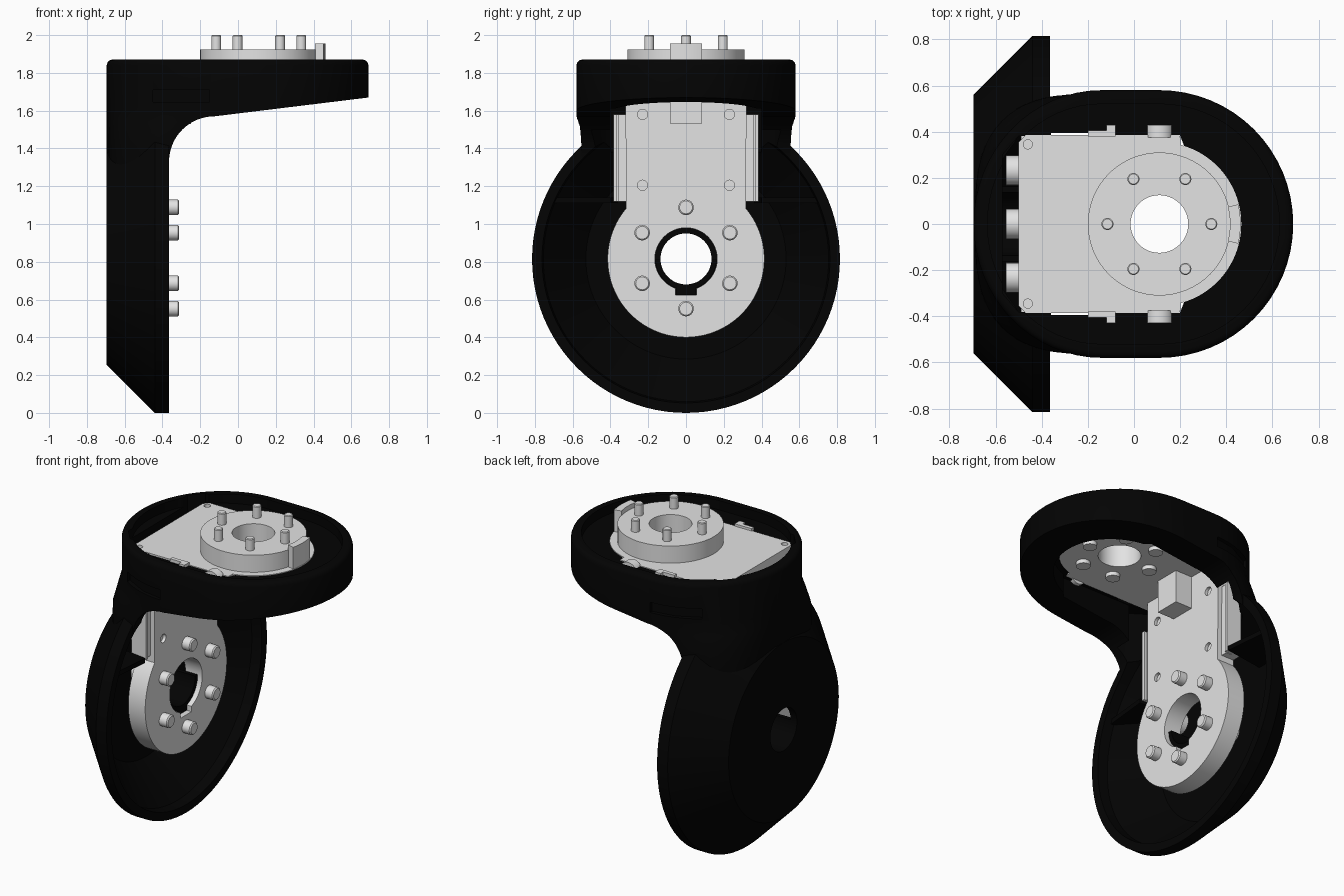
import bpy, bmesh
from math import sin, cos, radians, pi

if "Cube" in bpy.data.objects:
    bpy.data.objects.remove(bpy.data.objects["Cube"])


def material(name, value):
    m = bpy.data.materials.new(name)
    m.use_nodes = True
    colour = (value, value, value, 1)
    m.diffuse_color = colour
    m.node_tree.nodes["Principled BSDF"].inputs["Base Color"].default_value = colour
    return m


BLACK = material("black plastic", 0.001)
METAL = material("light grey metal", 0.77)
AXES = {"x": lambda u, v, w: (w, u, v),
        "y": lambda u, v, w: (u, w, v),
        "z": lambda u, v, w: (u, v, w)}


def finish(name, bm, mat):
    bmesh.ops.recalc_face_normals(bm, faces=bm.faces)
    mesh = bpy.data.meshes.new(name)
    bm.to_mesh(mesh)
    bm.free()
    mesh.materials.append(mat)
    ob = bpy.data.objects.new(name, mesh)
    bpy.context.collection.objects.link(ob)
    return ob


def loft(name, sections, axis, mat=METAL):
    """Skin a stack of (position, outline) sections along an axis."""
    bm = bmesh.new()
    rings = [[bm.verts.new(AXES[axis](u, v, w)) for u, v in pts] for w, pts in sections]
    bm.faces.new(rings[0])
    bm.faces.new(rings[-1])
    for low, high in zip(rings, rings[1:]):
        for i in range(len(low)):
            j = (i + 1) % len(low)
            bm.faces.new((low[i], low[j], high[j], high[i]))
    return finish(name, bm, mat)


def prism(name, pts, axis, lo, hi, mat=METAL):
    return loft(name, [(lo, pts), (hi, pts)], axis, mat)


def arc(u, v, r, start, end, n=32, ru=None):
    angles = [radians(start + (end - start) * i / n) for i in range(n + 1)]
    return [(u + (ru or r) * cos(a), v + r * sin(a)) for a in angles]


def circle(u, v, r, n=32):
    return arc(u, v, r, 0, 360, n)[:-1]


def cylinder(name, u, v, r, axis, lo, hi, mat=METAL, n=32):
    return prism(name, circle(u, v, r, n), axis, lo, hi, mat)


def pin(name, u, v, r, axis, lo, hi):
    """Cylinder with a chamfered tip."""
    c = r / 6
    return loft(name, [(lo, circle(u, v, r, 24)), (hi - c, circle(u, v, r, 24)),
                       (hi, circle(u, v, r - c, 24))], axis)


def box(name, x, y, z, mat=METAL):
    return prism(name, [(x[0], y[0]), (x[1], y[0]), (x[1], y[1]), (x[0], y[1])],
                 "z", z[0], z[1], mat)


def lathe(name, profile, height, mat):
    """Turn an (x, radius) profile about a horizontal x axis."""
    bm = bmesh.new()
    vs = [bm.verts.new((x, 0, height + r)) for x, r in profile]
    es = [bm.edges.new(pair) for pair in zip(vs, vs[1:])]
    bmesh.ops.spin(bm, geom=vs + es, cent=(0, 0, height), axis=(1, 0, 0),
                   angle=2 * pi, steps=96)
    bmesh.ops.remove_doubles(bm, verts=bm.verts, dist=0.0001)
    return finish(name, bm, mat)


def combine(ob, operation, *others):
    bpy.context.view_layer.objects.active = ob
    for other in others:
        mod = ob.modifiers.new("combine", 'BOOLEAN')
        mod.operation, mod.solver, mod.object = operation, 'EXACT', other
        bpy.ops.object.modifier_apply(modifier=mod.name)
        bpy.data.objects.remove(other)
    return ob


HUB = 0.815      # height of the lower hub
TURN = 0.11      # x of the upper turntable


def oval(inset=0):
    r = 0.58 - inset
    return arc(TURN, 0, r, -90, 90) + arc(-0.14, 0, r, 90, 270, ru=0.555 - inset)


def neck_section(power, half):
    """Squarish half oval that widens the neck towards the disc."""
    pts = []
    for c, s in arc(0, 0, 1, 90, 270):
        pts.append((-0.14 - 0.55 * abs(c) ** (2 / power),
                    half * abs(s) ** (2 / power) * (1 if s > 0 else -1)))
    return pts


def opening(r, half):
    side = [(0.2, half), (-0.5, half), (-0.57, 0.3)]
    return arc(TURN, 0, r, -72, 72) + side + [(x, -y) for x, y in reversed(side)]


# Black shell: oval top with rounded rim, flared neck and chamfered disc
shell = loft("shell", [(HUB, oval()), (1.842, oval()), (1.857, oval(0.005)),
                       (1.866, oval(0.014)), (1.87, oval(0.028))], "z", BLACK)
combine(shell, 'UNION',
        loft("neck", [(1.25, neck_section(3, 0.567)), (1.45, neck_section(2.9, 0.566)),
                      (1.54, neck_section(2.4, 0.57)),
                      (1.63, neck_section(2, 0.575))], "z", BLACK))
side = [(-0.8, 0.7), (-0.8, 1.95), (0.8, 1.95), (0.8, 1.683)]
side += arc(-0.125, 1.33, 0.24, 90, 180, 16) + [(-0.365, 0.7)]
combine(shell, 'INTERSECT', prism("side_cutter", side, "y", -0.7, 0.7, BLACK))
combine(shell, 'UNION', lathe("disc", [(-0.695, 0), (-0.695, 0.56), (-0.44, 0.815),
                                       (-0.365, 0.815), (-0.365, 0)], HUB, BLACK))
# Hollow dish, hollow neck, top recess, bracket opening and hub hole
combine(shell, 'DIFFERENCE',
        lathe("dish_cutter", [(-0.65, 0), (-0.65, 0.53), (-0.43, 0.755),
                              (-0.3, 0.77), (-0.3, 0)], HUB, BLACK),
        prism("neck_cutter", arc(-0.14, 0, 0.53, 108, 252, ru=0.505), "z",
              HUB + 0.01, 1.74, BLACK),
        prism("underside_cutter", opening(0.385, 0.4), "z", 1.38, 1.735, BLACK),
        prism("recess_cutter", oval(0.06), "z", 1.81, 1.95, BLACK),
        prism("deck_cutter", opening(0.352, 0.382), "z", 1.7, 1.9, BLACK),
        cylinder("hub_cutter", 0, HUB, 0.135, "x", -0.9, -0.5, BLACK, 48))
# Deck windows and shallow grip slots on both sides
for s in (-1, 1):
    combine(shell, 'DIFFERENCE',
            box("window_cutter", (-0.36, -0.2), sorted((s * 0.37, s * 0.395)), (1.7, 1.9), BLACK),
            prism("slot_cutter", [(-0.45, s * 0.455), (-0.3, s * 0.535), (-0.15, s * 0.56),
                                  (-0.15, s * 0.7), (-0.45, s * 0.7)], "z", 1.645, 1.71, BLACK))

# Stiffening ribs inside the dish
for s in (-1, 1):
    prism("dish_rib", [(-0.66, s * 0.36), (-0.38, s * 0.4), (-0.41, s * 0.7),
                       (-0.47, s * 0.68), (-0.66, s * 0.46)], "z", 1.11, 1.14, BLACK)

# Half collar and key standing in the hub hole
prism("hub_collar", arc(0, HUB, 0.162, 180, 360) + arc(0, HUB, 0.136, 360, 180),
      "x", -0.67, -0.4, BLACK)
box("hub_key", (-0.67, -0.4), (-0.052, 0.052), (0.628, 0.676), BLACK)

# Vertical bracket plate with keyed hole and blind holes
outline = arc(0, HUB, 0.415, 140, 400, 64) + [(0.32, 1.81), (-0.32, 1.81)]
plate = prism("vertical_plate", outline, "x", -0.49, -0.37)
combine(plate, 'DIFFERENCE',
        cylinder("hole_cutter", 0, HUB, 0.165, "x", -0.6, -0.3, n=48),
        box("key_cutter", (-0.6, -0.3), (-0.055, 0.055), (0.625, 0.75)))
for y in (-0.23, 0.23):
    for z in (1.205, 1.58):
        combine(plate, 'DIFFERENCE', cylinder("blind_cutter", y, z, 0.027, "x", -0.39, -0.3, n=20))

# Horizontal bracket plate with turntable hole
outline = arc(TURN, 0, 0.355, -75, 75, 40)
outline += [(0.2, 0.385), (-0.47, 0.385), (-0.5, 0.355),
            (-0.5, -0.355), (-0.47, -0.385), (0.2, -0.385)]
top_plate = prism("top_plate", outline, "z", 1.74, 1.815)
combine(top_plate, 'DIFFERENCE', cylinder("hole_cutter", TURN, 0, 0.125, "z", 1.6, 2, n=48))
for s in (-1, 1):
    combine(top_plate, 'DIFFERENCE',
            cylinder("corner_cutter", -0.46, s * 0.345, 0.02, "z", 1.79, 1.9, n=16))

# Side flanges, side bolts and clips
for s in (-1, 1):
    def span(a, b):
        return sorted((s * a, s * b))
    box("side_flange", (-0.49, -0.4), span(0.315, 0.36), (1.12, 1.58))
    box("flange_lip", (-0.49, -0.385), span(0.365, 0.385), (1.12, 1.58))
    box("flange_web", (-0.49, -0.44), span(0.35, 0.37), (1.12, 1.58))
    cylinder("side_bolt", TURN, 1.78, 0.06, "y", *span(0.375, 0.43))
    box("side_clip", (-0.2, -0.08), span(0.38, 0.405), (1.76, 1.83))
    box("clip_end", (-0.12, -0.08), span(0.38, 0.43), (1.76, 1.83))

# Block in the bracket corner
box("corner_block", (-0.38, -0.25), (-0.082, 0.082), (1.53, 1.75))

# Turntable ring and its curved stop tab
ring = cylinder("turntable_ring", TURN, 0, 0.31, "z", 1.8, 1.925, n=64)
combine(ring, 'DIFFERENCE', cylinder("hole_cutter", TURN, 0, 0.125, "z", 1.6, 2.1, n=48))
prism("stop_tab", arc(TURN, 0, 0.352, -14, 14, 12) + arc(TURN, 0, 0.306, 14, -14, 12),
      "z", 1.8, 1.955)

# Six screws on the turntable and six on the hub
for i in range(6):
    a = radians(60 * i)
    x, y = TURN + 0.225 * cos(a), 0.225 * sin(a)
    pin("turntable_pin", x, y, 0.026, "z", 1.9, 2.0)
    cylinder("turntable_screw_head", x, y, 0.042, "z", 1.715, 1.75, n=24)
    y, z = 0.268 * sin(a), HUB + 0.005 + 0.268 * cos(a)
    pin("hub_pin", y, z, 0.041, "x", -0.4, -0.312)
    cylinder("hub_screw_head", y, z, 0.065, "x", -0.555, -0.48, n=24)

# Smooth the curved surfaces and keep the edges crisp
bpy.ops.object.select_all(action='DESELECT')
for ob in bpy.context.collection.objects:
    if ob.type == 'MESH' and ob.data.materials and ob.data.materials[0] in (BLACK, METAL):
        ob.select_set(True)
bpy.context.view_layer.objects.active = shell
bpy.ops.object.shade_smooth_by_angle(angle=radians(30))
